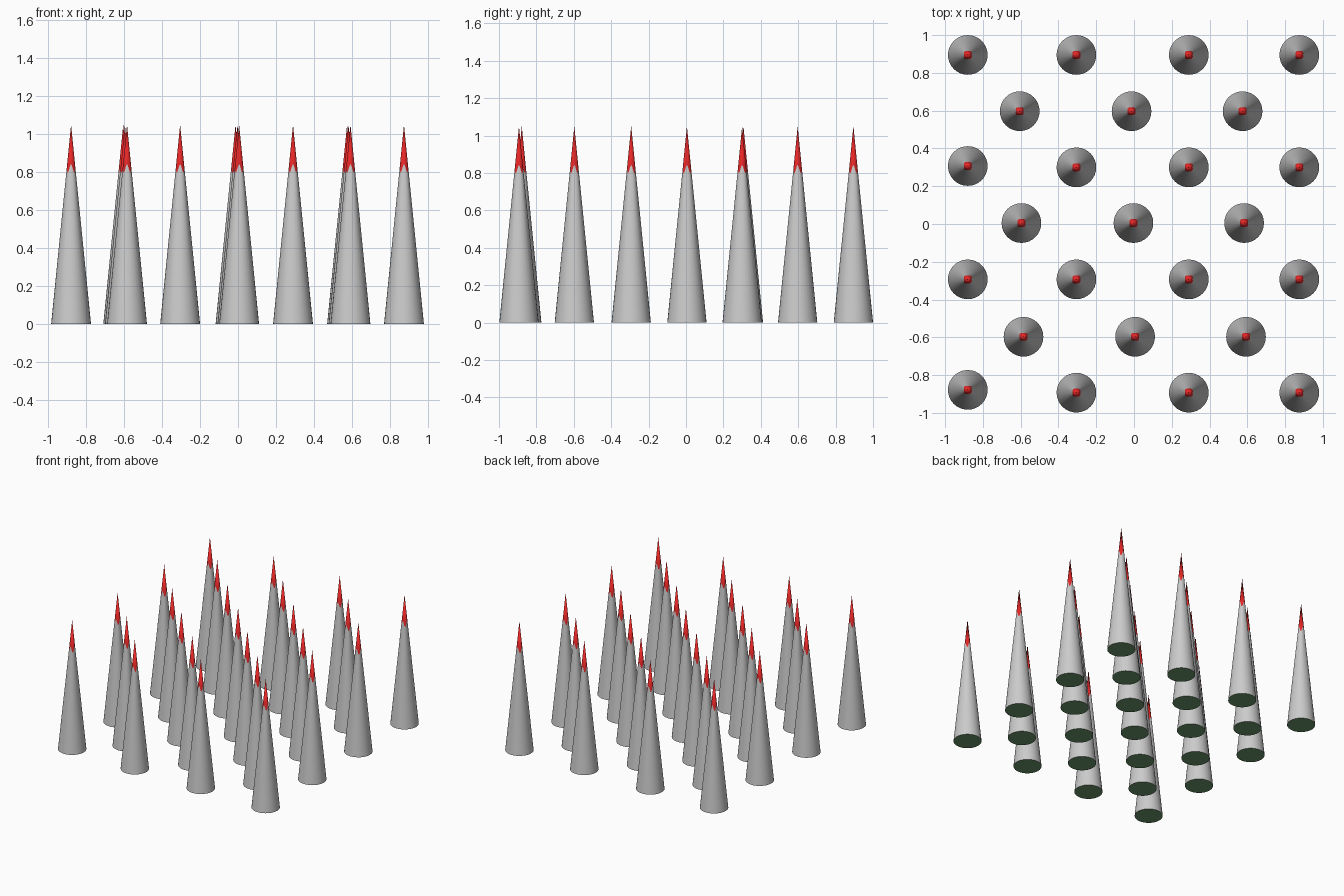
import bpy
from math import cos, sin, pi

if "Cube" in bpy.data.objects:
    bpy.data.objects.remove(bpy.data.objects["Cube"])

SIDES, RADIUS, HEIGHT = 32, 0.105, 1.05


def paint(name, rgb):
    mat = bpy.data.materials.new(name)
    mat.diffuse_color = (*rgb, 1)
    mat.use_nodes = True
    mat.node_tree.nodes["Principled BSDF"].inputs["Base Color"].default_value = mat.diffuse_color
    return mat


def cone_ring(height_at):
    """Ring of points on the cone surface at a height given per angle."""
    pts = []
    for i in range(SIDES):
        a = 2 * pi * i / SIDES
        z = height_at(a)
        r = RADIUS * (1 - z / HEIGHT)
        pts.append((r * cos(a), r * sin(a), z))
    return pts


def make_mesh(name, verts, faces, mat=None, smooth=True):
    me = bpy.data.meshes.new(name)
    me.from_pydata(verts, [], faces)
    for p in me.polygons:
        p.use_smooth = smooth
    if mat:
        me.materials.append(mat)
    return me


red = paint("red", (0.8, 0.02, 0.02))
green = paint("dark_green", (0.15, 0.3, 0.15))

bottom = cone_ring(lambda a: 0.0)
zigzag = cone_ring(lambda a: 0.82 + 0.022 * cos(4 * a))
n = SIDES
pairs = [(i, (i + 1) % n) for i in range(n)]

# Grey shaft, red point with a jagged lower edge, green underside
parts = {
    "spike_shaft": make_mesh("spike_shaft", bottom + zigzag,
                             [(i, j, n + j, n + i) for i, j in pairs]),
    "spike_tip": make_mesh("spike_tip", zigzag + [(0, 0, HEIGHT)],
                           [(i, j, n) for i, j in pairs], red),
    "spike_base": make_mesh("spike_base", bottom,
                            [tuple(reversed(range(n)))], green, False),
}

# Staggered rows: y, then the x of each spike
wide = (-0.88, -0.305, 0.29, 0.875)
rows = [
    (0.895, wide),
    (0.597, (-0.605, -0.013, 0.575)),
    (0.30, wide),
    (0.005, (-0.596, -0.003, 0.583)),
    (-0.293, wide),
    (-0.597, (-0.585, 0.006, 0.593)),
    (-0.893, wide),
]
# Small shifts of the left-hand spikes in two rows
nudge = {(2, 0): 0.007, (6, 0): 0.015}

for r, (y, xs) in enumerate(rows):
    for c, x in enumerate(xs):
        for name, me in parts.items():
            ob = bpy.data.objects.new(f"{name}_{r + 1}_{c + 1}", me)
            ob.location = (x, y + nudge.get((r, c), 0), 0)
            bpy.context.collection.objects.link(ob)
